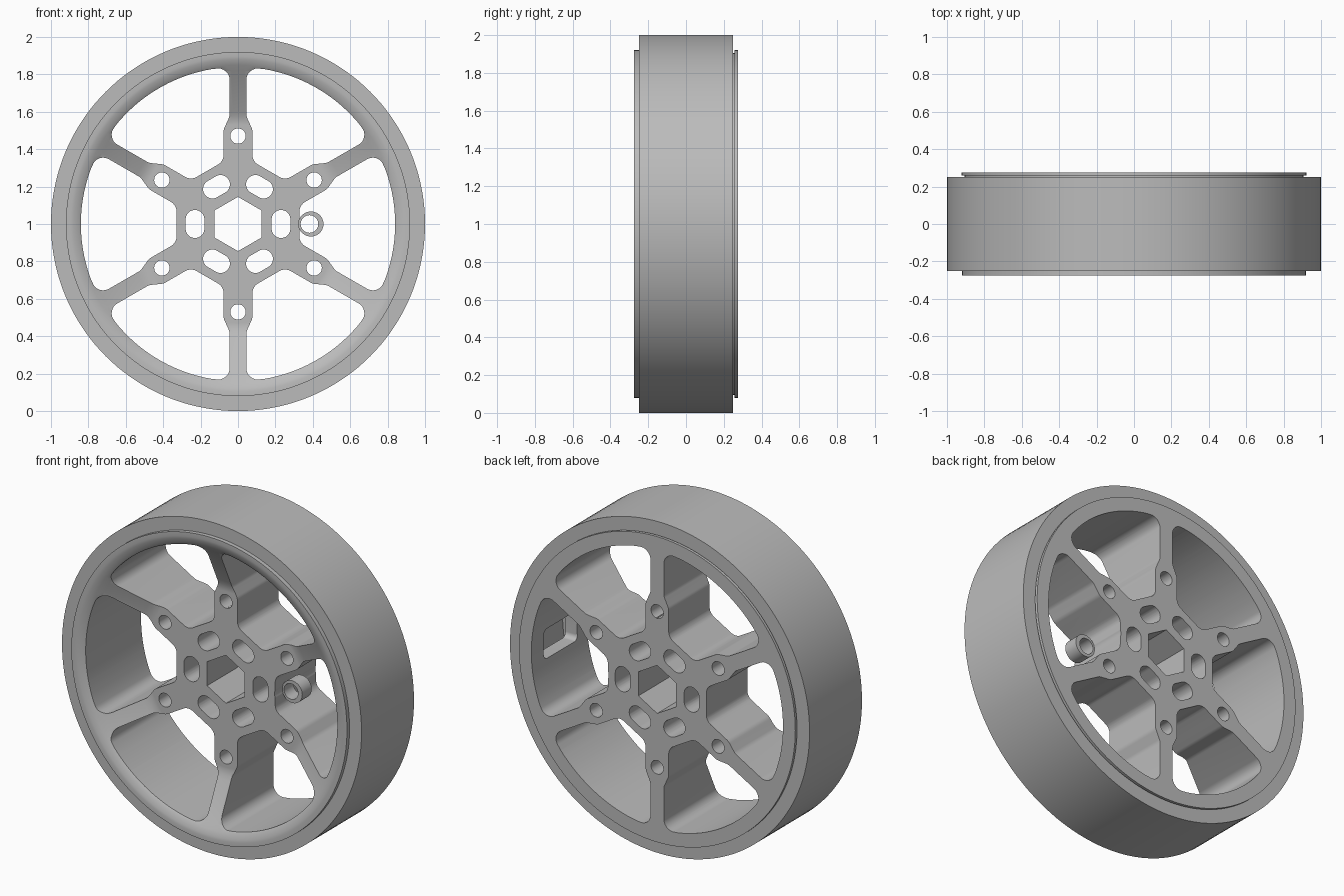
import bpy, bmesh, math
from math import sin, cos, pi, radians
from mathutils import Vector

cube = bpy.data.objects.get("Cube")
if cube:
    bpy.data.objects.remove(cube)

SEGMENTS = 144
grey = bpy.data.materials.new("mid_grey")
grey.use_nodes = True
colour = (0.5, 0.5, 0.5, 1)
grey.diffuse_color = colour
grey.node_tree.nodes["Principled BSDF"].inputs["Base Color"].default_value = colour


def make_object(name, bm):
    bmesh.ops.recalc_face_normals(bm, faces=bm.faces)
    mesh = bpy.data.meshes.new(name)
    bm.to_mesh(mesh)
    bm.free()
    mesh.materials.append(grey)
    ob = bpy.data.objects.new(name, mesh)
    bpy.context.collection.objects.link(ob)
    return ob


def activate(ob):
    bpy.ops.object.select_all(action='DESELECT')
    ob.select_set(True)
    bpy.context.view_layer.objects.active = ob


def lathe(name, profile, closed):
    """Spin (radius, y) points around the wheel axle."""
    bm = bmesh.new()
    rings = []
    for i in range(SEGMENTS):
        a = 2 * pi * i / SEGMENTS
        rings.append([bm.verts.new((r * cos(a), y, 1 + r * sin(a))) for r, y in profile])
    for i, ring in enumerate(rings):
        following = rings[(i + 1) % SEGMENTS]
        for j in range(len(profile) if closed else len(profile) - 1):
            k = (j + 1) % len(profile)
            bm.faces.new((ring[j], ring[k], following[k], following[j]))
    return make_object(name, bm)


def rounded(corners, steps=8):
    """Outline with each (x, z, radius) corner replaced by an arc."""
    out = []
    for i, (x, z, radius) in enumerate(corners):
        p = Vector((x, z))
        if radius == 0:
            out.append(p)
            continue
        before = (Vector(corners[i - 1][:2]) - p).normalized()
        after = (Vector(corners[(i + 1) % len(corners)][:2]) - p).normalized()
        half = before.angle(after) / 2
        centre = p + (before + after).normalized() * radius / sin(half)
        start = p + before * radius / math.tan(half) - centre
        end = p + after * radius / math.tan(half) - centre
        for s in range(steps + 1):
            out.append(centre + start.lerp(end, s / steps).normalized() * radius)
    return out


def turned(points, degrees):
    a = radians(degrees)
    return [Vector((p.x * cos(a) - p.y * sin(a), p.x * sin(a) + p.y * cos(a))) for p in points]


def circle(x, z, radius, count=40):
    return [Vector((x + radius * cos(2 * pi * i / count), z + radius * sin(2 * pi * i / count)))
            for i in range(count)]


def prism(bm, outline, y0=-0.5, y1=0.5):
    """Solid from an (x, z) outline about the axle."""
    front = [bm.verts.new((p.x, y0, 1 + p.y)) for p in outline]
    back = [bm.verts.new((p.x, y1, 1 + p.y)) for p in outline]
    bm.faces.new(front)
    bm.faces.new(back[::-1])
    for i in range(len(outline)):
        k = (i + 1) % len(outline)
        bm.faces.new((front[k], front[i], back[i], back[k]))


def cut(target, bm, name):
    cutter = make_object(name, bm)
    cutter.hide_render = True
    mod = target.modifiers.new("cut", 'BOOLEAN')
    mod.operation = 'DIFFERENCE'
    mod.solver = 'EXACT'
    mod.object = cutter
    activate(target)
    bpy.ops.object.modifier_apply(modifier=mod.name)
    bpy.data.objects.remove(cutter)


# Tread band around the core
tyre = lathe("tyre", [(0.92, -0.25), (1, -0.25), (1, 0.25), (0.92, 0.25)], False)

# Dished core with a rounded front rim and a lipped back rim
core = lathe("wheel_core", [
    (0.08, -0.115), (0.53, -0.115), (0.545, -0.115), (0.575, -0.122), (0.60, -0.133),
    (0.82, -0.238), (0.85, -0.26), (0.88, -0.272), (0.895, -0.275), (0.92, -0.275),
    (0.92, 0.25), (0.905, 0.25), (0.905, 0.258), (0.922, 0.258), (0.922, 0.275),
    (0.08, 0.275)], True)

# Opening between two spokes: half outline along the spoke, then mirrored
BORE, THIN = 0.84, 0.045
a = radians(30)
spoke_side = [(0.335, 0.077, 0.06), (0.505, 0.077, 0.06), (0.575, THIN, 0.06),
              (math.sqrt(BORE ** 2 - THIN ** 2), THIN, 0.06)]
upper = [(s * cos(a) + t * sin(a), s * sin(a) - t * cos(a), r) for s, t, r in spoke_side]
arc = [(BORE * cos(radians(d)), BORE * sin(radians(d)), 0)
       for d in [20 - 2 * i for i in range(21)]]
opening = rounded(upper + arc + [(x, -z, r) for x, z, r in reversed(upper)])

# Slot beside the axle hole
slot = rounded([(0.18, -0.075, 0.0495), (0.28, -0.075, 0.0495),
                (0.28, 0.075, 0.0495), (0.18, 0.075, 0.0495)])

bm = bmesh.new()
for i in range(6):
    prism(bm, turned(opening, 60 * i))
    prism(bm, turned(slot, 60 * i))
    prism(bm, turned(circle(0.47, 0, 0.041), 60 * i + 30))
prism(bm, turned(circle(0, 0, 0.145, 6), 30))
cut(core, bm, "opening_cutter")

# Groove in the hub side for the valve holder
bm = bmesh.new()
prism(bm, circle(0.39, 0, 0.066))
cut(core, bm, "groove_cutter")

# Rounded window through the rim wall
bm = bmesh.new()
window = rounded([(-0.16, -0.09, 0.03), (0.16, -0.09, 0.03),
                  (0.16, 0.09, 0.03), (-0.16, 0.09, 0.03)])
prism(bm, window, 0.8, 0.98)
for v in bm.verts:
    v.co.x, v.co.y = v.co.y, v.co.x
cut(core, bm, "window_cutter")

# Valve holder ring at the hub side
bm = bmesh.new()
prism(bm, circle(0.39, 0, 0.067), -0.04, 0.05)
holder = make_object("valve_holder", bm)
bm = bmesh.new()
prism(bm, circle(0.382, 0, 0.047))
cut(holder, bm, "holder_cutter")

# Smooth curved walls, keep machined edges sharp
for ob in (tyre, core, holder):
    activate(ob)
    bpy.ops.object.shade_smooth_by_angle(angle=radians(28))
